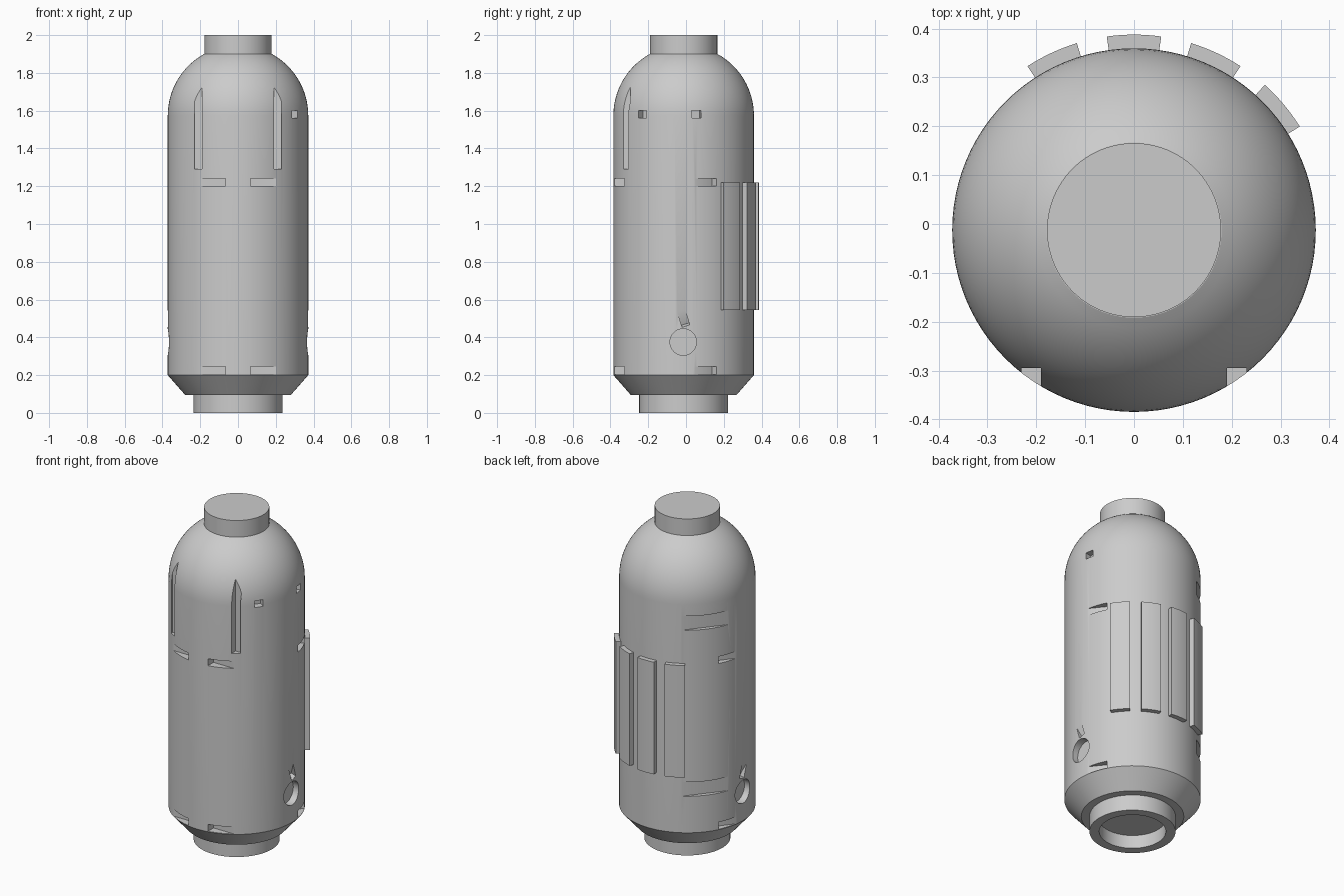
import bpy
import bmesh
from math import radians, sin, cos, pi
from mathutils import Matrix, Vector

CY = -0.0125      # y of the body axis
R = 0.372         # body radius
DOME_Z = 1.574    # height where the dome starts
SEG = 96

cube = bpy.data.objects.get("Cube")
if cube:
    bpy.data.objects.remove(cube, do_unlink=True)

grey = bpy.data.materials.new("light_grey")
grey.use_nodes = True
grey.diffuse_color = (0.6, 0.6, 0.6, 1)
grey.node_tree.nodes["Principled BSDF"].inputs["Base Color"].default_value = (0.6, 0.6, 0.6, 1)


def make_object(name, bm):
    bmesh.ops.recalc_face_normals(bm, faces=bm.faces)
    mesh = bpy.data.meshes.new(name)
    bm.to_mesh(mesh)
    bm.free()
    mesh.materials.append(grey)
    obj = bpy.data.objects.new(name, mesh)
    bpy.context.collection.objects.link(obj)
    return obj


def select_only(obj):
    bpy.ops.object.select_all(action='DESELECT')
    obj.select_set(True)
    bpy.context.view_layer.objects.active = obj


def smooth(obj):
    select_only(obj)
    bpy.ops.object.shade_smooth_by_angle(angle=radians(30))


def lathe(name, profile):
    """Closed solid of revolution; the first and last points lie on the axis."""
    bm = bmesh.new()
    verts = [bm.verts.new((r, 0, z)) for r, z in profile]
    edges = [bm.edges.new(pair) for pair in zip(verts, verts[1:])]
    bmesh.ops.spin(bm, geom=verts + edges, cent=(0, 0, 0), axis=(0, 0, 1),
                   angle=2 * pi, steps=SEG, use_duplicate=False)
    bmesh.ops.remove_doubles(bm, verts=bm.verts, dist=0.0005)
    bmesh.ops.translate(bm, verts=bm.verts, vec=(0, CY, 0))
    return make_object(name, bm)


# Main shell: chamfered foot, straight wall, domed shoulder
dome = [(R * cos(a), DOME_Z + R * sin(a)) for a in (radians(61.2) * i / 16 for i in range(17))]
body = lathe("body", [(0, 0.095), (0.28, 0.095), (R, 0.2)] + dome + [(0, 1.9)])

# Neck on top and hollow ring underneath
neck = lathe("neck", [(0, 1.86), (0.178, 1.86), (0.178, 2), (0, 2)])
foot = lathe("foot_ring", [(0, 0.08), (0.182, 0.08), (0.182, 0), (0.235, 0), (0.235, 0.11), (0, 0.11)])

# All cut-outs are gathered in a single cutter mesh
cut = bmesh.new()


def place(azimuth):
    return Matrix.Translation((0, CY, 0)) @ Matrix.Rotation(radians(azimuth), 4, 'Z')


def cut_box(azimuth, t0, t1, depth_r, z0, z1):
    """Box facing outwards at an azimuth, from radius depth_r to outside."""
    size = Vector((0.5 - depth_r, t1 - t0, z1 - z0))
    centre = Vector(((0.5 + depth_r) / 2, (t0 + t1) / 2, (z0 + z1) / 2))
    bmesh.ops.create_cube(cut, size=1, matrix=place(azimuth) @ Matrix.Translation(centre)
                          @ Matrix.Diagonal(size).to_4x4())


for side in (1, -1):
    # Tall front slots running up into the dome
    t = sorted((side * 0.19, side * 0.23))
    cut_box(-90, t[0], t[1], 0.2825, 1.29, 1.8)
    for z in (0.203, 1.2):
        # Front notches and the matching ones on the flanks
        t = sorted((side * 0.065, side * 0.24))
        cut_box(-90, t[0], t[1], 0.3135, z, z + 0.042)
        t = sorted((side * -0.24, side * -0.065))
        cut_box(90 - side * 52, t[0], t[1], 0.327, z, z + 0.042)
    # Round port and slanted wedge above it
    mirror = Matrix.Diagonal((side, 1, 1, 1))
    bmesh.ops.create_cone(cut, cap_ends=True, segments=40, radius1=0.07, radius2=0.07, depth=0.2,
                          matrix=mirror @ Matrix.Translation((0.43, -0.015, 0.375))
                          @ Matrix.Rotation(pi / 2, 4, 'Y'))
    bmesh.ops.create_cube(cut, size=1, matrix=mirror @ Matrix.Translation((0.405, -0.01, 0.49))
                          @ Matrix.Rotation(radians(18), 4, 'X') @ Matrix.Rotation(radians(22), 4, 'Y')
                          @ Matrix.Diagonal((0.1, 0.042, 0.085, 1)))

# Wide shallow recesses on the back
for z in (0.42, 1.42):
    cut_box(141, -0.16, 0.16, 0.348, z, z + 0.085)

# Small square holes below the dome
for azimuth in (-36, 10.5):
    cut_box(azimuth, -0.025, 0.025, 0.33, 1.56, 1.6)

cutter = make_object("cutter", cut)
cutter.hide_render = True
mod = body.modifiers.new("cut_outs", 'BOOLEAN')
mod.operation = 'DIFFERENCE'
mod.solver = 'EXACT'
mod.object = cutter
select_only(body)
bpy.ops.object.modifier_apply(modifier=mod.name)
bpy.data.objects.remove(cutter, do_unlink=True)

for part in (body, neck, foot):
    smooth(part)

# Curved raised panels around the back
for number, azimuth in enumerate((40, 65, 90, 115), 1):
    bm = bmesh.new()
    angles = [radians(azimuth - 8 + 2 * i) for i in range(9)]
    outline = [(0.40, a) for a in angles] + [(0.36, a) for a in reversed(angles)]
    face = bm.faces.new([bm.verts.new((r * cos(a), CY + r * sin(a), 0.545)) for r, a in outline])
    top = bmesh.ops.extrude_face_region(bm, geom=[face])["geom"]
    bmesh.ops.translate(bm, vec=(0, 0, 0.675),
                        verts=[v for v in top if isinstance(v, bmesh.types.BMVert)])
    if not any(len(f.verts) > 4 and f.calc_center_median().z < 0.6 for f in bm.faces):
        bm.faces.new([v for v in bm.verts if v.co.z < 0.6])
    smooth(make_object(f"back_panel_{number}", bm))
